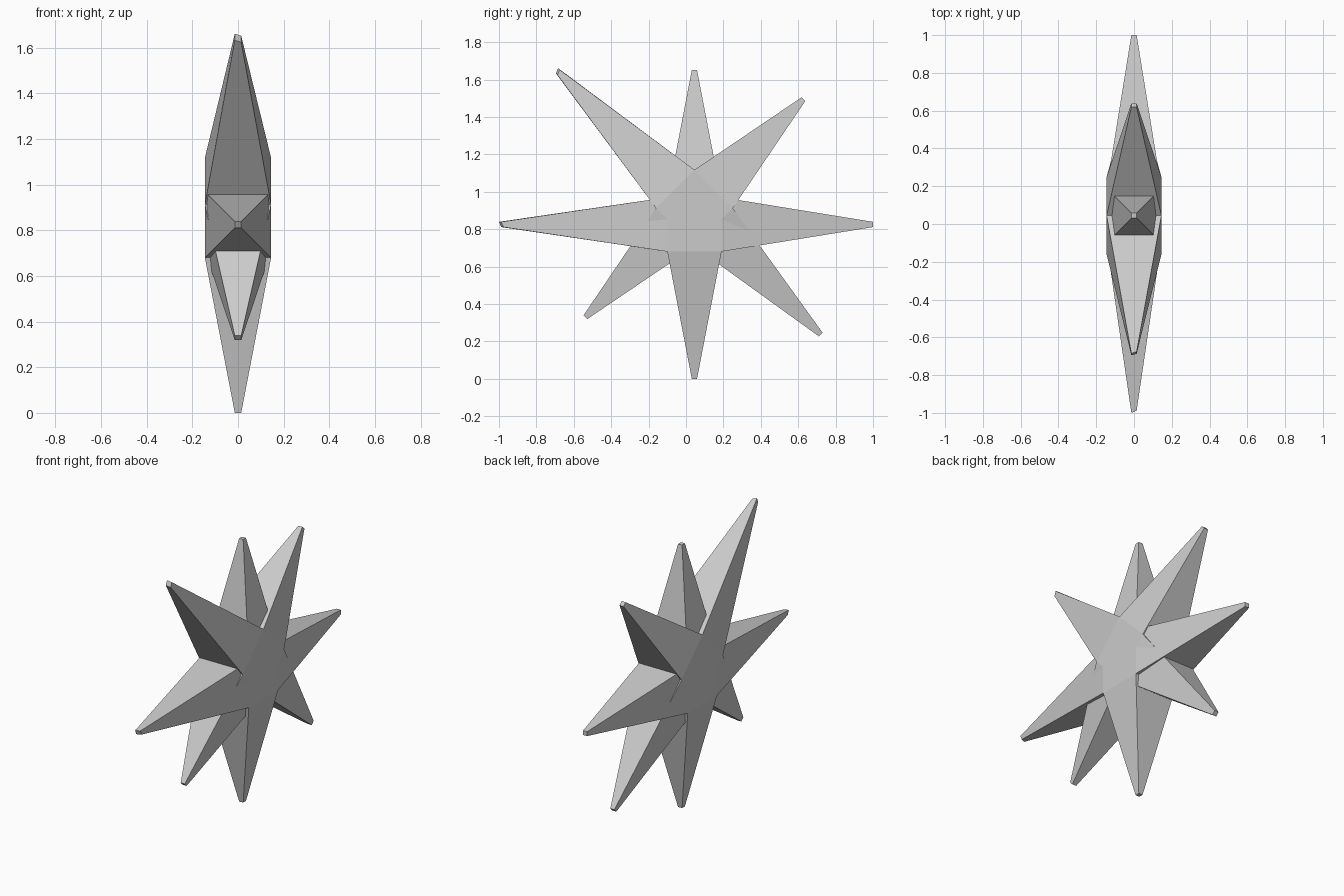
import bpy
import bmesh
import math
from mathutils import Vector

cube = bpy.data.objects.get("Cube")
if cube:
    bpy.data.objects.remove(cube, do_unlink=True)

HALF = 0.145    # half width of the core cube
TIP = 0.014     # half width of a blunt tip

grey = bpy.data.materials.new("stone_grey")
grey.use_nodes = True
colour = (0.6, 0.6, 0.6, 1)
grey.diffuse_color = colour
grey.node_tree.nodes["Principled BSDF"].inputs["Base Color"].default_value = colour

# Direction of each spike and its reach from the core centre
SPIKES = [((0, -1, 0), 1.045), ((0, 1, 0), 0.955),
          ((0, 0, 1), 0.825), ((0, 0, -1), 0.825)]


def four_point_star(name, centre, angle):
    """Core cube with four faces drawn out into tapered spikes."""
    bm = bmesh.new()
    bmesh.ops.create_cube(bm, size=2 * HALF)
    bm.normal_update()
    for direction, reach in SPIKES:
        d = Vector(direction)
        face = max(bm.faces, key=lambda f: f.normal.dot(d) - (f.calc_center_median().length > HALF * 1.1))
        tip = bmesh.ops.extrude_discrete_faces(bm, faces=[face])["faces"][0]
        for v in tip.verts:
            across = v.co - d * v.co.dot(d)
            v.co = across * (TIP / HALF) + d * reach
            # The long front spike has a slanted end
            if direction[1] < 0:
                v.co.y += 0.012 * ((v.co.x > 0) + (v.co.z < 0))
        bm.normal_update()
    bmesh.ops.remove_doubles(bm, verts=bm.verts[:], dist=0.0001)
    bmesh.ops.recalc_face_normals(bm, faces=bm.faces[:])
    mesh = bpy.data.meshes.new(name)
    bm.to_mesh(mesh)
    bm.free()
    mesh.materials.append(grey)
    star = bpy.data.objects.new(name, mesh)
    star.location = centre
    star.rotation_euler.x = angle
    bpy.context.collection.objects.link(star)


# Upright star and a second one turned by an eighth, set slightly higher
four_point_star("upright_star", (0, 0.045, 0.825), 0)
four_point_star("diagonal_star", (0, 0.045, 0.912), -math.pi / 4)
